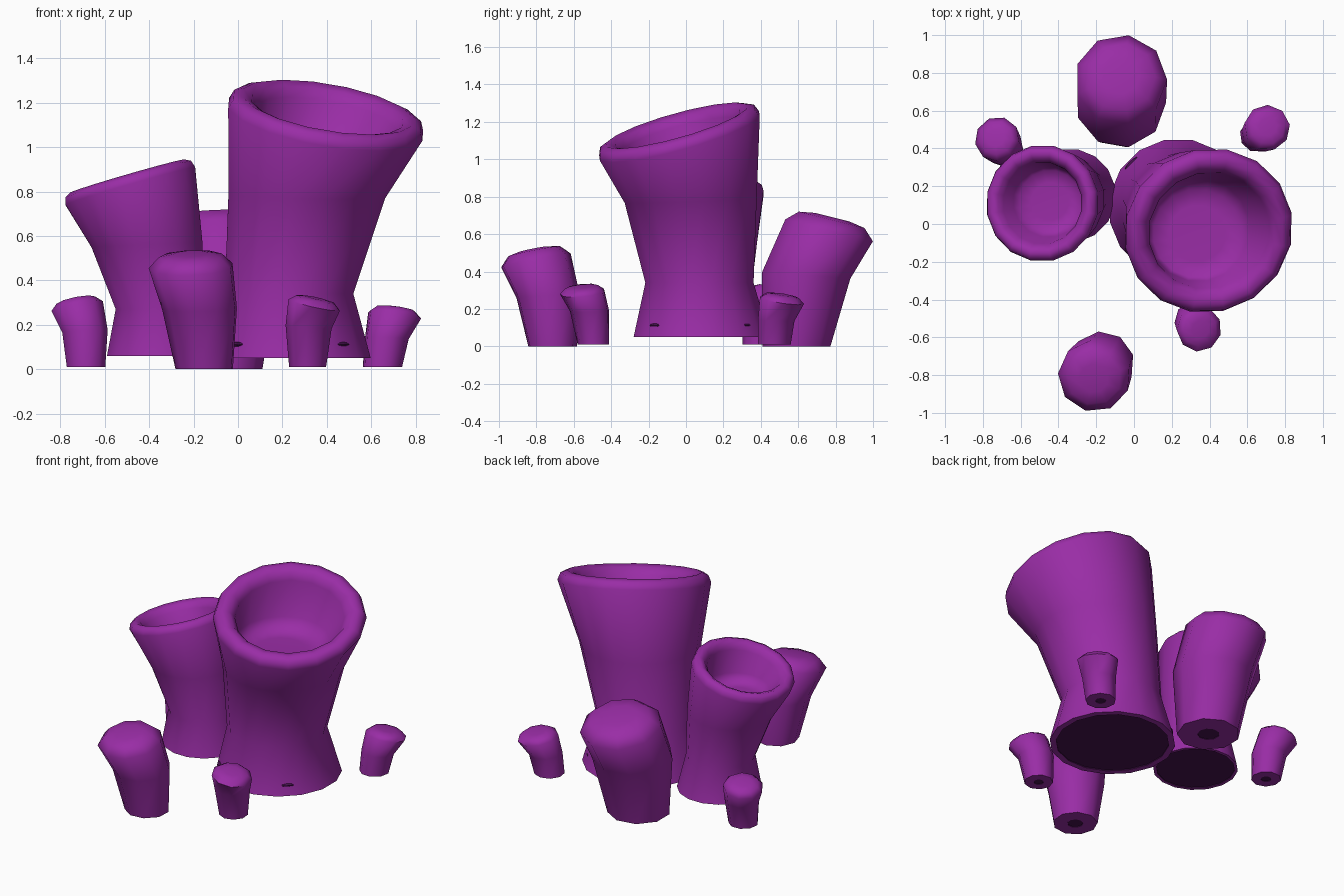
import bpy, bmesh, math

if "Cube" in bpy.data.objects:
    bpy.data.objects.remove(bpy.data.objects["Cube"])

def material(name, rgb):
    m = bpy.data.materials.new(name)
    m.diffuse_color = (*rgb, 1)
    m.use_nodes = True
    m.node_tree.nodes["Principled BSDF"].inputs["Base Color"].default_value = m.diffuse_color
    return m

PURPLE = material("purple", (0.32, 0.026, 0.38))
DARK = material("dark purple", (0.06, 0.006, 0.075))

def loft(name, sides, rings, slope, dark_r, recess, turn, smooth):
    """Skin rings (x, y, z, radius, tilt share); underside gets a dark recess."""
    bm = bmesh.new()

    def ring(x, y, z, r, t):
        a, b = t * slope[0], t * slope[1]
        # circle lying in the tilted plane, so shortened along the slope
        g2 = a * a + b * b
        k = (1 / math.sqrt(1 + g2) - 1) / g2 if g2 > 0 else 0
        vs = []
        for i in range(sides):
            u = 2 * math.pi * (i + turn) / sides
            c, s = r * math.cos(u), r * math.sin(u)
            d = a * c + b * s
            c, s = c + k * d * a, s + k * d * b
            vs.append(bm.verts.new((x + c, y + s, z + a * c + b * s)))
        return vs

    def skin(a, b, mat=0):
        for i in range(sides):
            j = (i + 1) % sides
            bm.faces.new((a[i], a[j], b[j], b[i])).material_index = mat

    x, y, z = rings[0][:3]
    roof = ring(x, y, z + recess, dark_r, 0)
    under = ring(x, y, z, dark_r, 0)
    bm.faces.new(roof[::-1]).material_index = 1
    skin(roof, under, 1)
    previous = under
    for r in rings:
        current = ring(*r)
        skin(previous, current)
        previous = current
    bm.faces.new(previous)
    mesh = bpy.data.meshes.new(name)
    bm.to_mesh(mesh)
    bm.free()
    mesh.materials.append(PURPLE)
    mesh.materials.append(DARK)
    ob = bpy.data.objects.new(name, mesh)
    bpy.context.collection.objects.link(ob)
    bpy.context.view_layer.objects.active = ob
    bpy.ops.object.select_all(action='DESELECT')
    ob.select_set(True)
    bpy.ops.object.shade_smooth_by_angle(angle=math.radians(smooth))
    return ob

def end_rings(rim, slope, steps):
    """Rings stepped along the tilted end: (rise, radius)."""
    x, y, z = rim
    return [(x - slope[0] * h, y - slope[1] * h, z + h, r, 1) for h, r in steps]

# Large hollow tube, with a level floor inside
s = (-0.175, 0.28)
loft("large_tube", 16,
     [(0.235, 0.083, 0.05, 0.37, 0), (0.23, 0.072, 0.34, 0.295, 0),
      (0.31, 0.025, 0.78, 0.36, 0.12)]
     + end_rings((0.395, -0.035, 1.125), s,
                 [(0, 0.452), (0.04, 0.435), (0.055, 0.395), (0.04, 0.35),
                  (0, 0.322)])
     + [(0.34, -0.03, 0.97, 0.275, 0.2), (0.335, -0.05, 0.92, 0.235, 0),
        (0.335, -0.05, 0.915, 0.15, 0)],
     s, 0.332, 0.006, 0.5, 85)

# Medium hollow tube
s = (0.29, -0.03)
loft("medium_tube", 16,
     [(-0.345, 0.15, 0.06, 0.25, 0), (-0.35, 0.145, 0.27, 0.205, 0),
      (-0.41, 0.13, 0.56, 0.255, 0.15)]
     + end_rings((-0.485, 0.11, 0.825), s,
                 [(0, 0.31), (0.03, 0.3), (0.045, 0.27), (0.03, 0.24),
                  (0, 0.218)])
     + [(-0.45, 0.12, 0.72, 0.19, 0.2), (-0.445, 0.12, 0.68, 0.165, 0),
        (-0.445, 0.12, 0.675, 0.1, 0)],
     s, 0.23, 0.006, 0.5, 85)

# Solid stumps: base, middle, rim (x, y, z, radius), end slope, cap rise
STUMPS = {
    "back_stump": ((-0.075, 0.59, 0.0, 0.185), (-0.07, 0.643, 0.38, 0.24),
                   (-0.07, 0.765, 0.62, 0.245), (0.0, -0.25), 0.07),
    "front_stump": ((-0.15, -0.715, 0.0, 0.132), (-0.17, -0.74, 0.27, 0.172),
                    (-0.21, -0.805, 0.46, 0.193), (0.04, 0.2), 0.06),
    "left_small_stump": ((-0.685, 0.39, 0.01, 0.088), (-0.69, 0.41, 0.17, 0.104),
                         (-0.725, 0.45, 0.28, 0.12), (0.2, -0.2), 0.035),
    "right_small_stump": ((0.65, 0.47, 0.01, 0.09), (0.67, 0.48, 0.14, 0.1),
                          (0.705, 0.51, 0.245, 0.122), (-0.12, -0.15), 0.032),
    "front_small_stump": ((0.315, -0.495, 0.01, 0.085), (0.32, -0.515, 0.19, 0.106),
                          (0.345, -0.555, 0.29, 0.121), (-0.22, 0.1), 0.03),
}
for k, (name, (base, mid, rim, s, rise)) in enumerate(STUMPS.items()):
    loft(name, 9,
         [(*base, 0), (*mid, 0.3)]
         + end_rings(rim[:3], s, [(0, rim[3]), (rise * 0.8, rim[3] * 0.75),
                                  (rise, rim[3] * 0.4)]),
         s, base[3] * 0.35, 0.004, 0.4 * k, 66)

# Small dark slits around the foot of the large tube
for k in range(4):
    a = math.radians(45 + 90 * k)
    bpy.ops.mesh.primitive_uv_sphere_add(
        segments=12, ring_count=6, radius=1,
        location=(0.228 + 0.34 * math.cos(a), 0.078 + 0.34 * math.sin(a), 0.112),
        rotation=(0, 0, a))
    slit = bpy.context.object
    slit.name = "foot_slit"
    slit.scale = (0.016, 0.05, 0.011)
    slit.data.materials.append(DARK)
